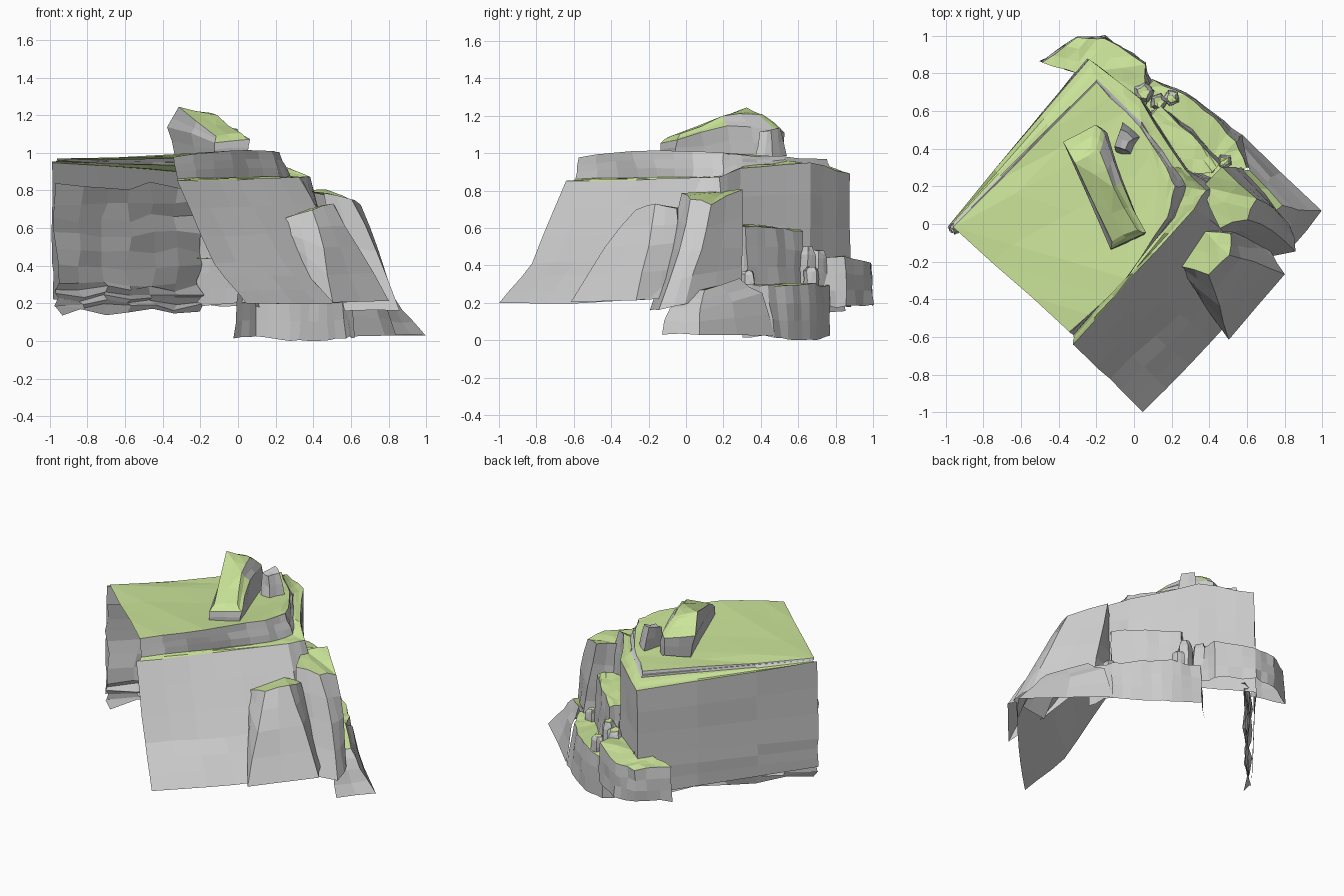
import bpy, bmesh, random
from math import sin, cos, tau
from mathutils import Vector

random.seed(7)

grass = bpy.data.materials.new("grass")
grass.diffuse_color = (0.60, 0.78, 0.32, 1)
stone = bpy.data.materials.new("stone")
stone.diffuse_color = (0.6, 0.6, 0.6, 1)


def rock(name, rings, skip=(), grassy=0.8, cuts=2, jitter=0.007, top=True):
    """Stack rings into an open-bottomed shell; 'skip' leaves out hidden sides."""
    bm = bmesh.new()
    loops = [[bm.verts.new(p) for p in ring] for ring in rings]
    n = len(rings[0])
    for lo, hi in zip(loops, loops[1:]):
        for i in range(n):
            if i not in skip:
                j = (i + 1) % n
                bm.faces.new((lo[i], lo[j], hi[j], hi[i]))
    if top:
        bm.faces.new(loops[-1])
    # grass grows on everything that faces up
    for f in bm.faces:
        f.normal_update()
        f.material_index = 1 if f.normal.z > grassy else 0
    bmesh.ops.triangulate(bm, faces=[f for f in bm.faces if len(f.verts) > 4])
    bmesh.ops.subdivide_edges(bm, edges=bm.edges[:], cuts=cuts, use_grid_fill=True)
    for v in bm.verts:
        v.co += Vector([random.uniform(-jitter, jitter) for _ in range(3)])
        v.co.z = max(v.co.z, 0)
    bmesh.ops.delete(bm, geom=[v for v in bm.verts if not v.link_faces], context='VERTS')
    me = bpy.data.meshes.new(name)
    bm.to_mesh(me)
    bm.free()
    me.materials.append(stone)
    me.materials.append(grass)
    ob = bpy.data.objects.new(name, me)
    bpy.context.collection.objects.link(ob)
    return ob


def pebble(name, x, y, z, r, h, turn=0.0):
    """Small five-sided stone that tapers upward."""
    def ring(s, zz):
        return [(x + s * cos(turn + tau * k / 5), y + s * sin(turn + tau * k / 5), zz)
                for k in range(5)]
    rock(name, [ring(r, z), ring(r * 0.95, z + h * 0.8), ring(r * 0.6, z + h)],
         cuts=1, jitter=0.004)


# main cliff: sloped front-right slab, shoulder ledge, grassy plateau; open front-left
rock("cliff", [
    [(-0.98, -0.03, 0.22), (0.05, -1.0, 0.2), (0.42, -0.62, 0.2), (0.77, -0.22, 0.22),
     (0.55, 0.2, 0.25), (0.32, 0.28, 0.2), (0.04, 0.66, 0.2), (-0.25, 0.88, 0.18)],
    [(-0.985, -0.02, 0.42), (-0.13, -0.82, 0.41), (0.24, -0.48, 0.42), (0.57, -0.11, 0.45),
     (0.49, 0.2, 0.45), (0.31, 0.28, 0.45), (0.04, 0.66, 0.45), (-0.25, 0.88, 0.45)],
    [(-0.99, -0.01, 0.95), (-0.32, -0.64, 0.85), (0.0, -0.27, 0.86), (0.32, 0.08, 0.87),
     (0.38, 0.18, 0.87), (0.27, 0.29, 0.92), (0.03, 0.66, 0.95), (-0.24, 0.88, 0.89)],
    [(-0.96, 0.0, 0.955), (-0.32, -0.59, 0.86), (-0.02, -0.25, 0.87), (0.22, 0.04, 0.87),
     (0.28, 0.2, 0.88), (0.2, 0.31, 0.93), (0.04, 0.54, 0.955), (-0.2, 0.77, 0.93)],
    [(-0.96, -0.02, 0.965), (-0.34, -0.57, 0.98), (-0.04, -0.29, 1.01), (0.18, 0.04, 1.01),
     (0.22, 0.2, 1.0), (0.17, 0.3, 0.99), (0.03, 0.52, 0.98), (-0.2, 0.75, 0.965)],
], skip=(0,), jitter=0.005)

# rough rock lining behind the back-left wall, poking out at the foot
rock("rough_wall", [
    [(-0.2, 0.84, 0.16), (-0.95, -0.05, 0.15)],
    [(-0.2, 0.83, 0.31), (-0.97, -0.04, 0.3)],
    [(-0.2, 0.82, 0.83), (-0.96, -0.03, 0.82)],
], skip=(1,), cuts=5, jitter=0.022, top=False)

# leaning boulder on the plateau
rock("summit_boulder", [
    [(-0.12, -0.13, 0.98), (0.05, -0.06, 0.98), (-0.07, 0.25, 0.98),
     (-0.14, 0.48, 0.98), (-0.2, 0.52, 0.98), (-0.34, 0.42, 0.98)],
    [(-0.12, -0.13, 1.06), (0.06, -0.05, 1.07), (-0.07, 0.22, 1.15),
     (-0.15, 0.48, 1.12), (-0.2, 0.53, 1.11), (-0.37, 0.44, 1.14)],
    [(-0.12, -0.09, 1.09), (0.01, -0.03, 1.1), (-0.11, 0.2, 1.2),
     (-0.18, 0.38, 1.21), (-0.23, 0.41, 1.21), (-0.32, 0.33, 1.24)],
], grassy=0.62, cuts=1)
rock("summit_stone", [
    [(-0.1, 0.38, 0.98), (-0.02, 0.37, 0.98), (0.03, 0.46, 0.98), (-0.06, 0.54, 0.98)],
    [(-0.1, 0.41, 1.12), (-0.05, 0.4, 1.11), (0.0, 0.46, 1.13), (-0.07, 0.51, 1.14)],
], grassy=2, cuts=1)

# boulders leaning on the front-right slab
rock("front_boulder", [
    [(0.5, -0.61, 0.2), (0.8, -0.26, 0.22), (0.62, -0.03, 0.25),
     (0.36, -0.03, 0.5), (0.25, -0.26, 0.5)],
    [(0.45, -0.44, 0.5), (0.63, -0.2, 0.5), (0.56, -0.04, 0.52),
     (0.37, -0.03, 0.62), (0.24, -0.25, 0.58)],
    [(0.39, -0.27, 0.7), (0.51, -0.16, 0.73), (0.52, -0.05, 0.71),
     (0.38, -0.04, 0.7), (0.25, -0.22, 0.65)],
], skip=(3,), cuts=1)
rock("tall_boulder", [
    [(0.56, -0.2, 0.16), (0.86, -0.14, 0.16), (0.83, 0.0, 0.2),
     (0.58, 0.3, 0.28), (0.4, 0.25, 0.28)],
    [(0.5, -0.08, 0.5), (0.74, -0.04, 0.48), (0.75, 0.08, 0.48),
     (0.53, 0.3, 0.5), (0.38, 0.23, 0.5)],
    [(0.45, -0.02, 0.78), (0.6, 0.03, 0.76), (0.65, 0.13, 0.73),
     (0.47, 0.3, 0.81), (0.36, 0.2, 0.8)],
], skip=(4,), cuts=1)

# stepped ledges on the back-right side
rock("middle_step", [
    [(0.42, 0.27, 0.28), (0.47, 0.33, 0.28), (0.31, 0.5, 0.28),
     (0.14, 0.63, 0.28), (0.07, 0.58, 0.28), (0.25, 0.28, 0.28)],
    [(0.41, 0.27, 0.62), (0.45, 0.32, 0.61), (0.3, 0.48, 0.6),
     (0.14, 0.62, 0.58), (0.08, 0.57, 0.6), (0.25, 0.28, 0.62)],
], skip=(4, 5))
rock("base_step", [
    [(0.62, 0.3, 0.02), (0.57, 0.47, 0.02), (0.43, 0.59, 0.0), (0.28, 0.7, 0.0),
     (0.1, 0.77, 0.02), (-0.02, 0.65, 0.01), (0.35, 0.22, 0.18)],
    [(0.6, 0.3, 0.3), (0.54, 0.44, 0.29), (0.42, 0.57, 0.3), (0.27, 0.69, 0.3),
     (0.1, 0.76, 0.29), (0.0, 0.65, 0.29), (0.35, 0.22, 0.3)],
], skip=(5, 6))
rock("corner_rock", [
    [(0.84, -0.13, 0.03), (0.99, 0.07, 0.03), (0.58, 0.48, 0.02), (0.48, 0.34, 0.02)],
    [(0.79, -0.09, 0.17), (0.87, 0.08, 0.17), (0.58, 0.41, 0.25), (0.48, 0.34, 0.25)],
    [(0.74, 0.05, 0.27), (0.79, 0.1, 0.27), (0.62, 0.28, 0.33), (0.5, 0.3, 0.31)],
], skip=(2, 3), cuts=1)
rock("back_step", [
    [(0.11, 0.7, 0.18), (0.06, 0.86, 0.18), (-0.15, 1.0, 0.19),
     (-0.3, 0.99, 0.19), (-0.5, 0.86, 0.2), (-0.28, 0.8, 0.2)],
    [(0.06, 0.63, 0.44), (0.06, 0.85, 0.45), (-0.15, 0.99, 0.41),
     (-0.3, 0.99, 0.41), (-0.49, 0.86, 0.43), (-0.28, 0.8, 0.44)],
], skip=(5,))

# loose stones on the lower ledges
for k, (x, y, z, r, h) in enumerate([
        (0.13, 0.65, 0.28, 0.05, 0.22), (0.2, 0.67, 0.28, 0.045, 0.11),
        (0.05, 0.7, 0.28, 0.06, 0.2), (0.48, 0.33, 0.28, 0.045, 0.09)]):
    pebble(f"loose_stone_{k + 1}", x, y, z, r, h, 0.7 * k)
